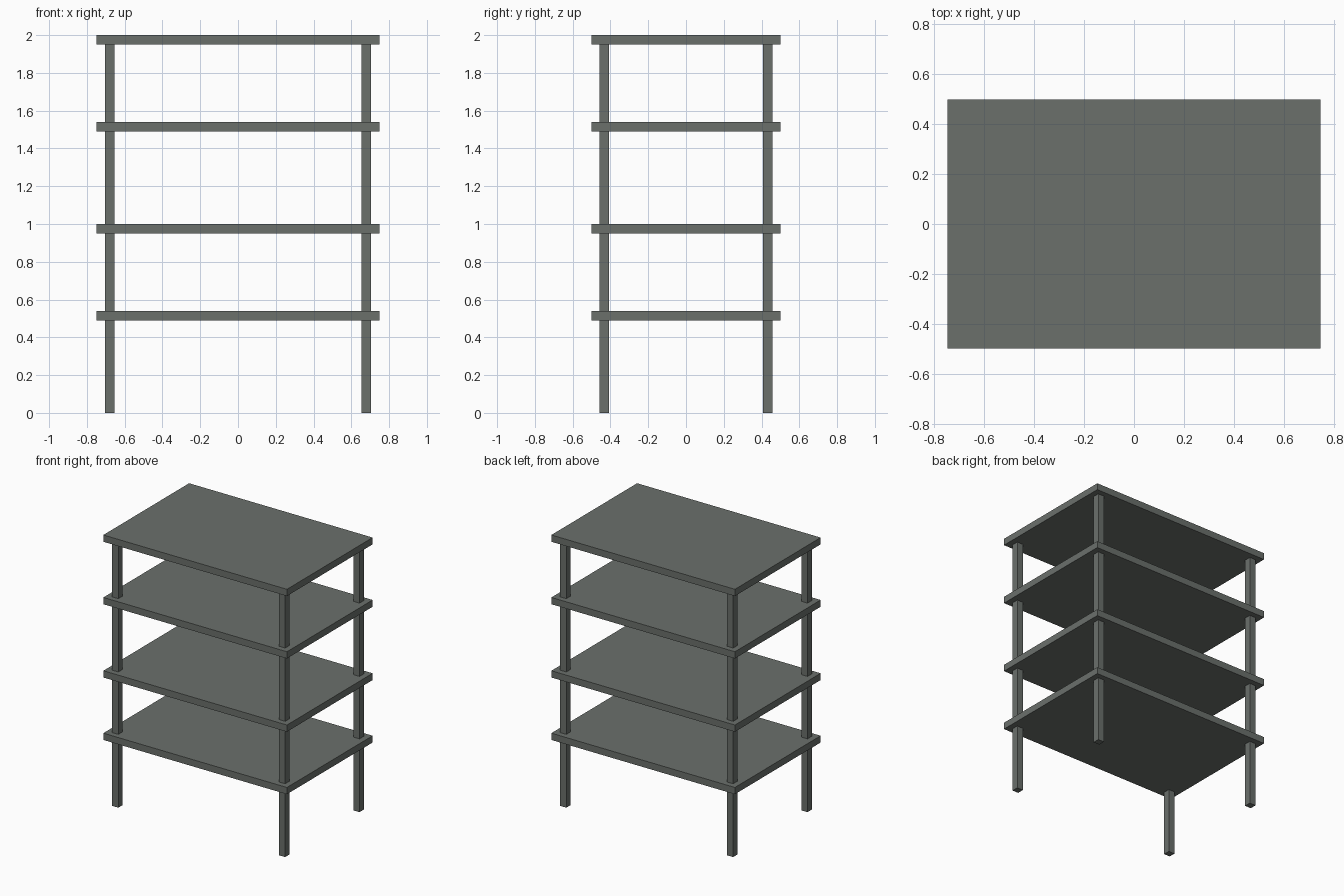
import bpy

if "Cube" in bpy.data.objects:
    bpy.data.objects.remove(bpy.data.objects["Cube"])

grey = bpy.data.materials.new("grey metal")
grey.diffuse_color = (0.145, 0.16, 0.148, 1)
grey.use_nodes = True
grey.node_tree.nodes["Principled BSDF"].inputs["Base Color"].default_value = grey.diffuse_color


def box(name, size, center):
    bpy.ops.mesh.primitive_cube_add(size=1, location=center)
    ob = bpy.context.object
    ob.name = name
    ob.scale = size
    bpy.ops.object.transform_apply(location=False, rotation=False, scale=True)
    ob.data.materials.append(grey)
    return ob


T = 0.05  # board and post thickness

# Four shelves, given by the height of their top surface
for i, top in enumerate((0.54, 1.0, 1.54, 2.0)):
    box(f"shelf_{i + 1}", (1.496, 0.998, T), (0, 0, top - T / 2))

# Four corner posts running from the floor up to the top shelf
for sx, side in ((-1, "left"), (1, "right")):
    for sy, end in ((-1, "front"), (1, "back")):
        h = 2.0 - T
        box(f"{end}_{side}_post", (T, T, h), (sx * 0.68, sy * 0.433, h / 2))
